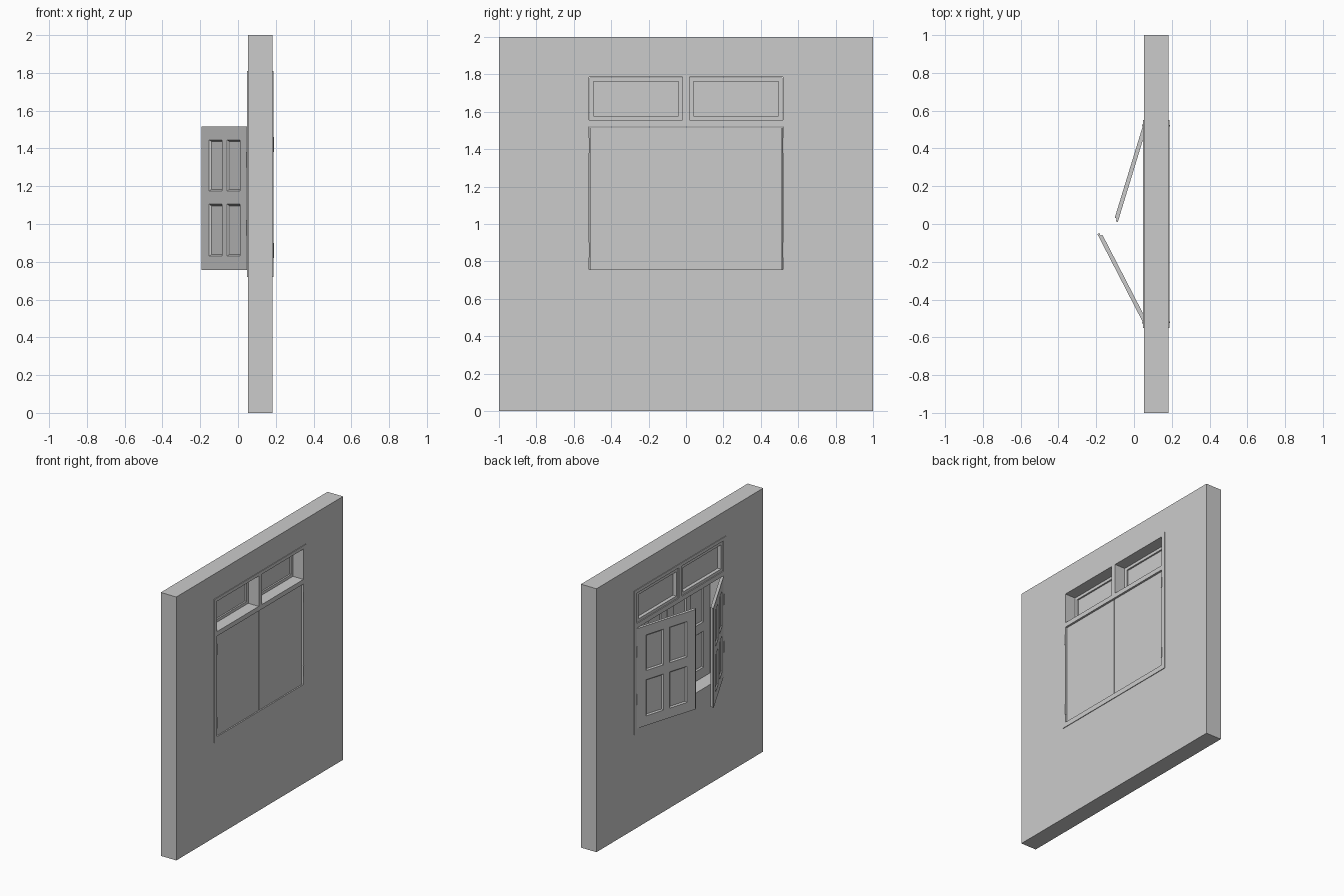
import bpy, bmesh
from math import radians

if "Cube" in bpy.data.objects:
    bpy.data.objects.remove(bpy.data.objects["Cube"])


def finish(name, bm):
    bmesh.ops.recalc_face_normals(bm, faces=bm.faces)
    me = bpy.data.meshes.new(name)
    bm.to_mesh(me)
    bm.free()
    ob = bpy.data.objects.new(name, me)
    bpy.context.collection.objects.link(ob)
    return ob


def plate_bm(x0, x1, ys, zs, holes=()):
    """Upright slab split on a y/z grid; hole cells (i, j) are left out."""
    bm = bmesh.new()
    v = {(i, j): bm.verts.new((x0, y, z)) for i, y in enumerate(ys) for j, z in enumerate(zs)}
    cells = {}
    for i in range(len(ys) - 1):
        for j in range(len(zs) - 1):
            if (i, j) not in holes:
                cells[i, j] = bm.faces.new((v[i, j], v[i, j + 1], v[i + 1, j + 1], v[i + 1, j]))
    ext = bmesh.ops.extrude_face_region(bm, geom=list(cells.values()), use_keep_orig=True)
    for e in ext["geom"]:
        if isinstance(e, bmesh.types.BMVert):
            e.co.x = x1
    bmesh.ops.delete(bm, geom=[w for w in bm.verts if not w.link_faces], context="VERTS")
    bmesh.ops.recalc_face_normals(bm, faces=bm.faces)
    return bm


def plate(name, x0, x1, ys, zs, holes=()):
    return finish(name, plate_bm(x0, x1, ys, zs, holes))


T = 0.022  # leaf thickness


def leaf(name, side, px, py, angle, length, lip):
    """Four-panel leaf hinged at (px, side*py), with a rabbet lip on the free edge."""
    ys = [0, 0.08, 0.23, 0.285, 0.435, length]
    zs = [0.757, 0.83, 1.105, 1.175, 1.445, 1.515]
    bm = plate_bm(0, T, ys, zs)
    panels = []
    for f in bm.faces:
        c = f.calc_center_median()
        if f.normal.x < -0.9 and (0.08 < c.y < 0.23 or 0.285 < c.y < 0.435) \
                and (0.83 < c.z < 1.105 or 1.175 < c.z < 1.445):
            panels.append(f)
    bmesh.ops.inset_individual(bm, faces=panels, thickness=0.012, depth=-0.009)
    # lip on outer half for one leaf, inner half for the other
    a, b = (0, T / 2) if side < 0 else (T / 2, T)
    lb = plate_bm(a, b, [length, length + lip], [zs[0], zs[-1]])
    tmp = bpy.data.meshes.new("tmp")
    lb.to_mesh(tmp)
    lb.free()
    bm.from_mesh(tmp)
    bpy.data.meshes.remove(tmp)
    for w in bm.verts:
        w.co.y *= -side
    ob = finish(name, bm)
    ob.location = (px, side * py, 0)
    ob.rotation_euler.z = radians(-side * angle)


def hinge(name, x, y, z0, z1):
    bpy.ops.mesh.primitive_cylinder_add(vertices=12, radius=0.005, depth=z1 - z0,
                                        location=(x, y, (z0 + z1) / 2))
    bpy.context.object.name = name
    bpy.ops.object.shade_smooth_by_angle()


# wall with one opening
plate("wall", 0.052, 0.182, [-1, -0.53, 0.53, 1], [0, 0.74, 1.795, 2], {(1, 1)})

# window frame: leaf opening below, two transom openings above
plate("window_frame", 0.047, 0.187, [-0.55, -0.518, -0.018, 0.018, 0.518, 0.55],
      [0.72, 0.757, 1.52, 1.555, 1.785, 1.81],
      {(1, 1), (2, 1), (3, 1), (1, 3), (3, 3)})

for s, tag in ((-1, "right"), (1, "left")):
    # transom sash and glass
    y0, y1 = sorted((s * 0.019, s * 0.517))
    plate("transom_sash_" + tag, 0.053, 0.10, [y0, y0 + 0.022, y1 - 0.022, y1],
          [1.556, 1.578, 1.762, 1.784], {(1, 1)})
    plate("transom_pane_" + tag, 0.08, 0.088, [y0 + 0.02, y1 - 0.02], [1.576, 1.764])
    # open outer leaf and closed inner leaf
    leaf("outer_leaf_" + tag, s, 0.047, 0.52, 27.3 if s < 0 else 17, 0.51, 0.015)
    leaf("inner_leaf_" + tag, s, 0.155, 0.512, 0, 0.508, 0.006)
    # hinges on both faces
    for k, (z0, z1) in enumerate(((0.82, 0.90), (1.38, 1.46))):
        hinge(f"inner_hinge_{tag}_{k}", 0.186, s * 0.52, z0, z1)
    for k, (z0, z1) in enumerate(((0.94, 1.02), (1.30, 1.38))):
        hinge(f"outer_hinge_{tag}_{k}", 0.047, s * 0.522, z0, z1)
